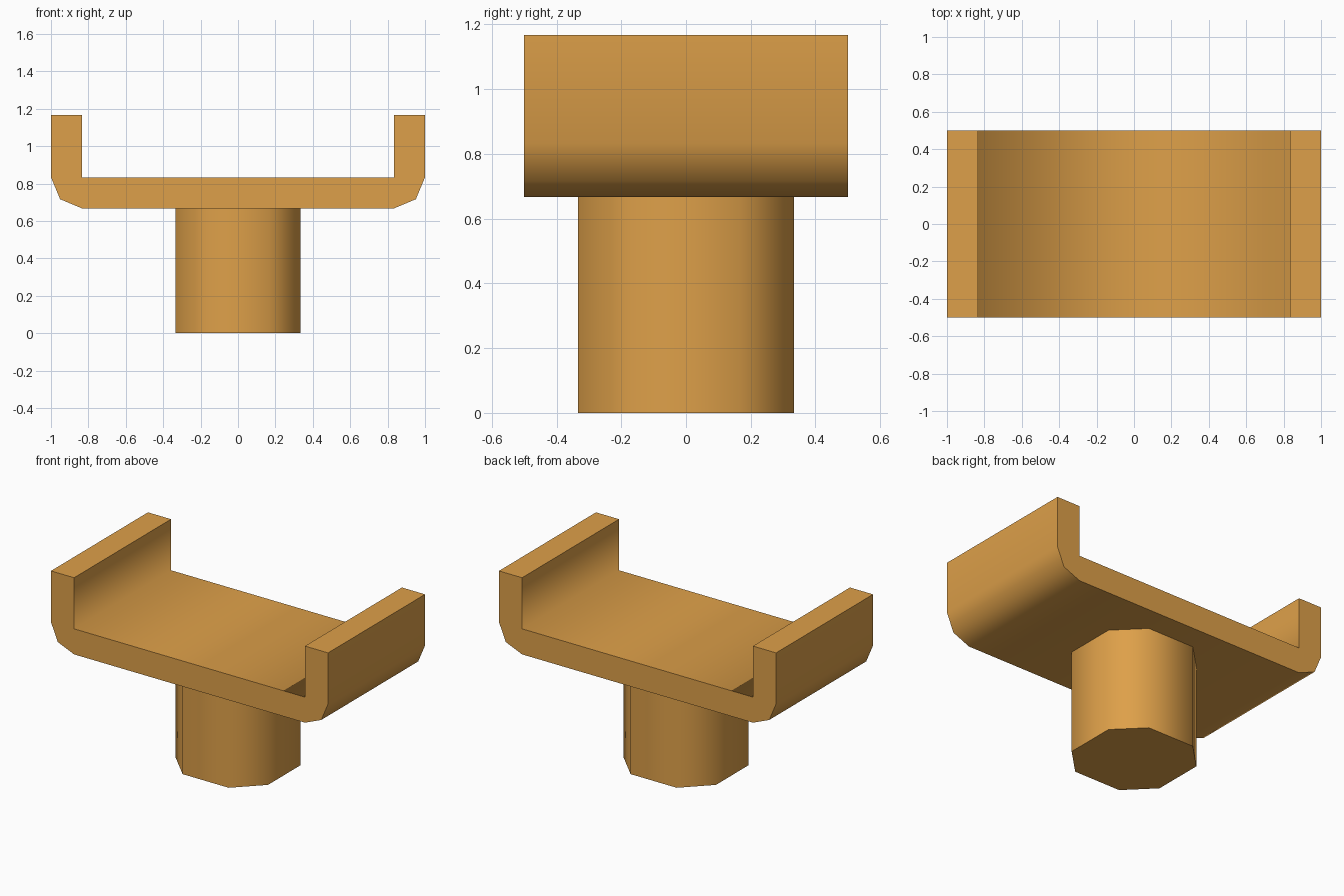
import bpy, bmesh
from mathutils import Vector

if "Cube" in bpy.data.objects:
    bpy.data.objects.remove(bpy.data.objects["Cube"])

wood = bpy.data.materials.new("warm_wood")
wood.diffuse_color = (0.73, 0.352, 0.067, 1)
wood.use_nodes = True
wood.node_tree.nodes["Principled BSDF"].inputs["Base Color"].default_value = wood.diffuse_color


def extrude_profile(name, points, depth, sharp_test):
    """Extrude a closed outline; caps and edges chosen by sharp_test stay crisp."""
    bm = bmesh.new()
    cap = bm.faces.new([bm.verts.new(p) for p in points])
    res = bmesh.ops.extrude_face_region(bm, geom=[cap], use_keep_orig=True)
    moved = [v for v in res["geom"] if isinstance(v, bmesh.types.BMVert)]
    bmesh.ops.translate(bm, verts=moved, vec=depth)
    bmesh.ops.recalc_face_normals(bm, faces=bm.faces)
    axis = Vector(depth).normalized()
    for f in bm.faces:
        f.smooth = True
    for e in bm.edges:
        along = abs((e.verts[1].co - e.verts[0].co).normalized().dot(axis)) > 0.9
        if not along or sharp_test(e):
            e.smooth = False
    mesh = bpy.data.meshes.new(name)
    bm.to_mesh(mesh)
    bm.free()
    mesh.materials.append(wood)
    bpy.context.collection.objects.link(bpy.data.objects.new(name, mesh))


u = 1 / 6  # wall thickness, the basic module

# Cradle: U-shaped channel with rounded lower corners
half = [(5 * u, 4 * u), (0.951, 0.716), (1, 5 * u), (1, 7 * u), (5 * u, 7 * u), (5 * u, 5 * u)]
outline = half + [(-x, z) for x, z in reversed(half)]
extrude_profile("cradle", [(x, -0.5, z) for x, z in outline], (0, 1, 0),
                lambda e: all(v.co.z > 1.1 for v in e.verts))

# Post: eight-sided stem under the cradle
corner = [(2 * u, -u), (2 * u, u), (u, 2 * u), (-u, 2 * u)]
octagon = corner + [(-x, -y) for x, y in corner]
extrude_profile("post", [(x, y, 0) for x, y in octagon], (0, 0, 4 * u), lambda e: False)
